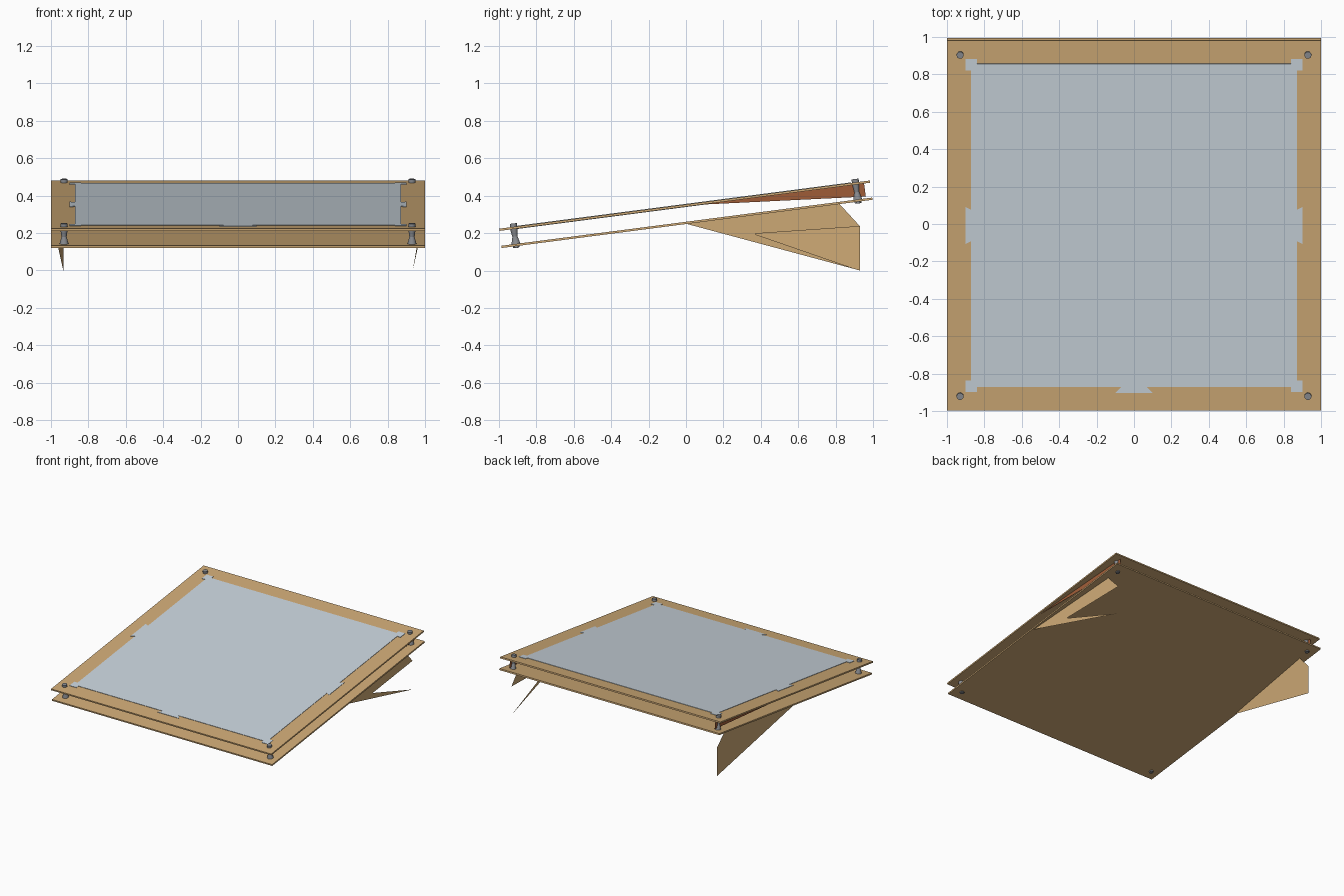
import bpy, bmesh, math
from mathutils import Matrix, Vector

if "Cube" in bpy.data.objects:
    bpy.data.objects.remove(bpy.data.objects["Cube"])

TILT = math.atan(0.13)
ROOT = Matrix.Translation((0, 0.005, 0.255)) @ Matrix.Rotation(TILT, 4, 'X')
GAP = 0.092      # distance between lower and upper boards
T = 0.012        # board thickness
HALF = 0.998     # half board length


def material(name, rgb):
    m = bpy.data.materials.new(name)
    m.diffuse_color = (*rgb, 1)
    m.use_nodes = True
    m.node_tree.nodes["Principled BSDF"].inputs["Base Color"].default_value = m.diffuse_color
    return m


WOOD = material("wood", (0.62, 0.40, 0.18))
RED = material("red_wood", (0.35, 0.11, 0.04))
GLASS = material("pale_panel", (0.58, 0.65, 0.71))
STEEL = material("steel", (0.25, 0.26, 0.28))


def finish(bm, name, mat, matrix=ROOT):
    bmesh.ops.recalc_face_normals(bm, faces=bm.faces)
    mesh = bpy.data.meshes.new(name)
    bm.to_mesh(mesh)
    bm.free()
    ob = bpy.data.objects.new(name, mesh)
    mesh.materials.append(mat)
    mesh.transform(matrix)
    bpy.context.collection.objects.link(ob)
    return ob


def extrude_up(bm, h):
    res = bmesh.ops.extrude_face_region(bm, geom=bm.faces[:])
    verts = [g for g in res["geom"] if isinstance(g, bmesh.types.BMVert)]
    bmesh.ops.translate(bm, verts=verts, vec=(0, 0, h))


def slab(name, pts, z, h, mat):
    bm = bmesh.new()
    bm.faces.new([bm.verts.new((x, y, z)) for x, y in pts])
    extrude_up(bm, h)
    return finish(bm, name, mat)


def rect(x, y):
    return [(-x, -y), (x, -y), (x, y), (-x, y)]


# lower board
slab("lower_board", rect(1, HALF), -T / 2, T, WOOD)

# upper frame around the panel
bm = bmesh.new()
outer = [bm.verts.new((x, y, GAP - T / 2)) for x, y in rect(1, HALF)]
inner = [bm.verts.new((x, y, GAP - T / 2)) for x, y in rect(0.868, 0.868)]
for i in range(4):
    j = (i + 1) % 4
    bm.faces.new((outer[i], outer[j], inner[j], inner[i]))
extrude_up(bm, T)
finish(bm, "upper_frame", WOOD)

# panel with corner tabs and flared middle tabs
E, O = 0.872, 0.902
corner = [(E, 0.835), (O, 0.835), (O, O - 0.005), (0.84, O - 0.005), (0.84, E)]
middle = [(E, -0.085), (O, -0.10), (O, 0.10), (E, 0.085)]
side = middle + corner
right = [(x, -y) for x, y in reversed(corner)] + side
front = [(-0.07, -E), (-0.10, -O), (0.10, -O), (0.07, -E)]
left = [(-x, y) for x, y in reversed(right)]
slab("panel", front + right + left, GAP - 0.008, 0.017, GLASS)


# screws, spacers and nuts at the four corners
def cylinder(bm, r1, r2, z0, z1, n):
    bmesh.ops.create_cone(bm, cap_ends=True, segments=n, radius1=r1, radius2=r2,
                          depth=z1 - z0, matrix=Matrix.Translation((0, 0, (z0 + z1) / 2)))


for sx in (-1, 1):
    for sy in (-1, 1):
        bm = bmesh.new()
        cylinder(bm, 0.010, 0.010, -0.016, 0.11, 12)          # shank
        cylinder(bm, 0.019, 0.019, GAP + 0.006, GAP + 0.024, 12)  # head
        cylinder(bm, 0.018, 0.018, -0.014, -0.005, 6)         # nut
        cylinder(bm, 0.024, 0.014, 0.006, 0.045, 12)          # spacer base
        cylinder(bm, 0.014, 0.020, 0.045, GAP - 0.006, 12)    # spacer top
        ob = finish(bm, "corner_screw", STEEL,
                    ROOT @ Matrix.Translation((sx * 0.93, sy * 0.92, 0)))
        for p in ob.data.polygons:
            p.use_smooth = len(p.vertices) == 4
        bpy.context.view_layer.objects.active = ob
        ob.select_set(True)
        bpy.ops.object.shade_smooth_by_angle(angle=math.radians(40))
        ob.select_set(False)


# hanging side splinters under the rear half, mirrored left and right
def flap(name, pts, mat):
    for s in (-1, 1):
        bm = bmesh.new()
        bm.faces.new([bm.verts.new((s * (0.99 - 0.06 * y), y, z)) for y, z in pts])
        bmesh.ops.triangulate(bm, faces=bm.faces[:])
        finish(bm, name, mat, Matrix.Identity(4))


flap("lower_splinter", [(0, 0.25), (0.35, 0.195), (0.93, 0.0), (0.352, 0.2),
                        (0.8, 0.312), (0.93, 0.235), (0.82, 0.355)], WOOD)
flap("lower_splinter", [(0, 0.25), (0.93, 0.0), (0.35, 0.197)], WOOD)
flap("upper_splinter", [(0, 0.348), (0.96, 0.395), (0.95, 0.468)], RED)
